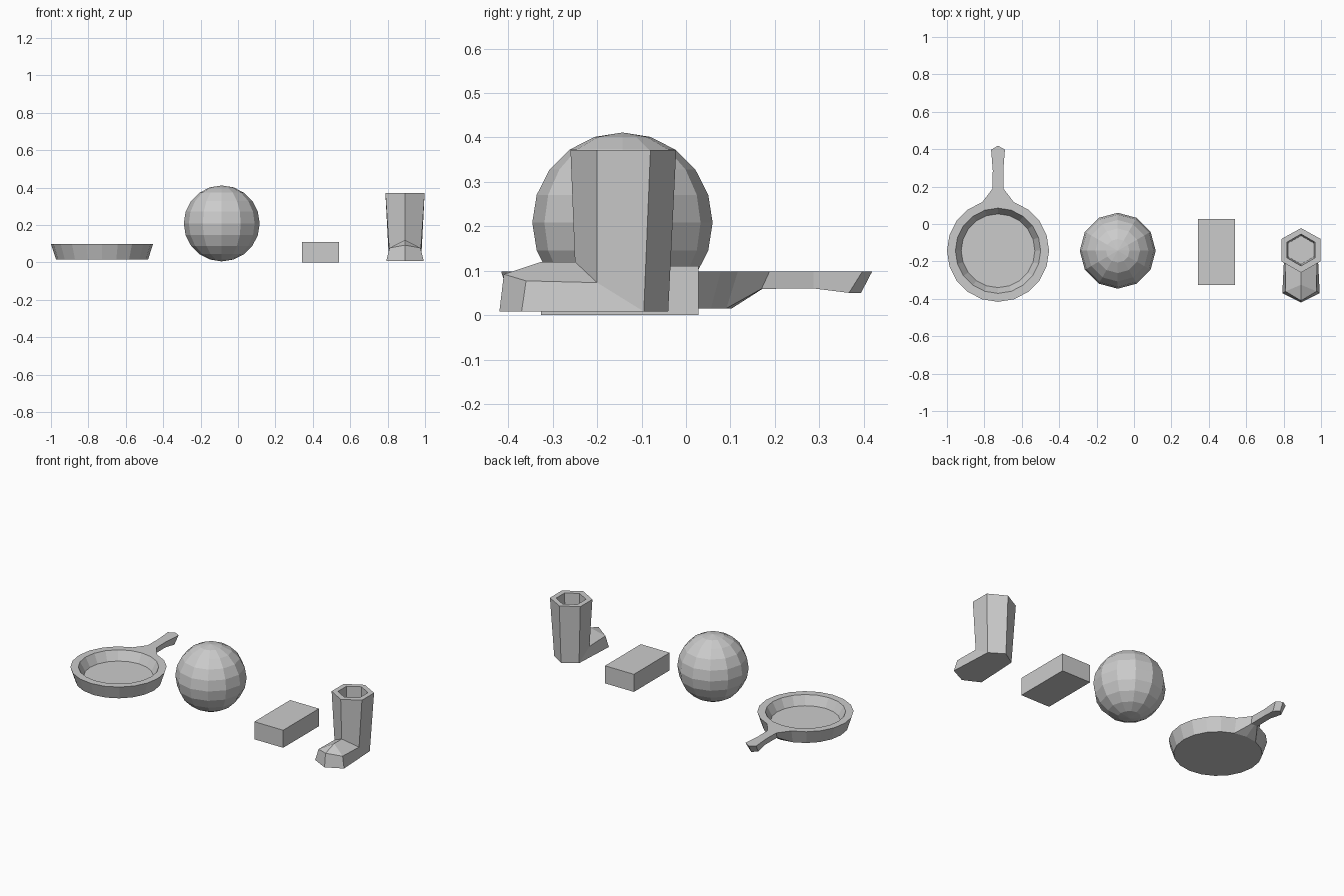
import bpy, bmesh, math

if "Cube" in bpy.data.objects:
    bpy.data.objects.remove(bpy.data.objects["Cube"])


def mesh_object(name, verts, faces, loc=(0, 0, 0), mirror=False):
    me = bpy.data.meshes.new(name)
    me.from_pydata(verts, [], faces)
    bm = bmesh.new()
    bm.from_mesh(me)
    if mirror:
        bmesh.ops.mirror(bm, geom=bm.verts[:] + bm.edges[:] + bm.faces[:],
                         axis='X', merge_dist=0.0001)
        bmesh.ops.remove_doubles(bm, verts=bm.verts, dist=0.0001)
    bmesh.ops.recalc_face_normals(bm, faces=bm.faces)
    bm.to_mesh(me)
    bm.free()
    ob = bpy.data.objects.new(name, me)
    ob.location = loc
    bpy.context.collection.objects.link(ob)
    return ob


# Frying pan: lathed dish of 20 sides, handle grown from two wall faces at the back
N = 20
profile = [(0.246, 0.015), (0.273, 0.098), (0.228, 0.098), (0.197, 0.042)]
verts = [(r * math.cos(math.tau * i / N), r * math.sin(math.tau * i / N), z)
         for r, z in profile for i in range(N)]
faces = [tuple(range(N)), tuple(range(3 * N, 4 * N))]
for k in range(3):
    for i in range(N):
        if k == 0 and i in (4, 5):
            continue
        j = (i + 1) % N
        faces.append((k * N + i, k * N + j, (k + 1) * N + j, (k + 1) * N + i))

# Handle sections: top (half width, side y, middle y, z), then the same for the bottom
sections = [
    ((0.030, 0.331, 0.333, 0.098), (0.022, 0.313, 0.315, 0.059)),
    ((0.028, 0.430, 0.432, 0.098), (0.022, 0.430, 0.432, 0.060)),
    ((0.037, 0.540, 0.562, 0.098), (0.030, 0.510, 0.537, 0.050)),
]
prev = [N + 4, N + 5, N + 6, 6, 5, 4]
for (tw, ts, tm, tz), (bw, bs, bmid, bz) in sections:
    s = len(verts)
    verts += [(tw, ts, tz), (0, tm, tz), (-tw, ts, tz),
              (-bw, bs, bz), (0, bmid, bz), (bw, bs, bz)]
    ring = list(range(s, s + 6))
    faces += [(prev[i], prev[(i + 1) % 6], ring[(i + 1) % 6], ring[i]) for i in range(6)]
    prev = ring
faces += [(prev[0], prev[1], prev[4], prev[5]), (prev[1], prev[2], prev[3], prev[4])]
mesh_object("frying_pan", verts, faces, (-0.727, -0.143, 0))

# Ball
bpy.ops.mesh.primitive_uv_sphere_add(segments=12, ring_count=10, radius=0.203,
                                     location=(-0.087, -0.143, 0.208))
bpy.context.object.name = "ball"

# Brick
bpy.ops.mesh.primitive_cube_add(size=1, location=(0.441, -0.149, 0.055))
brick = bpy.context.object
brick.name = "brick"
brick.scale = (0.2, 0.354, 0.11)

# Boot: right half, mirrored across its centre
half = {
    "T0": (0, -0.022, 0.372), "T1": (0.105, -0.08, 0.372),
    "T2": (0.105, -0.20, 0.372), "T3": (0, -0.26, 0.372),
    "A2": (0.085, -0.20, 0.073), "A3": (0, -0.25, 0.12),
    "B0": (0, -0.04, 0.008), "B1": (0.086, -0.095, 0.008),
    "R1": (0, -0.325, 0.12), "R2": (0, -0.41, 0.092),
    "S": (0.083, -0.36, 0.077), "P": (0.1, -0.37, 0.008), "Q": (0, -0.42, 0.008),
}
# Inner lining of the shaft, tapering a little towards the sole
for tag, f, z in (("I", 1, 0.372), ("J", 0.9, 0.1)):
    for i, (x, y) in enumerate([(0, 0.085), (0.074, 0.042), (0.074, -0.042), (0, -0.085)]):
        half[tag + str(i)] = (x * f, -0.139 + y * f, z)
loops = ["T0 T1 B1 B0", "T1 T2 A2 B1", "T2 T3 A3 A2", "B1 A2 S P", "A3 R1 S A2",
         "R1 R2 S", "R2 Q P S", "B0 B1 P Q", "J0 J1 J2 J3"]
for i in range(3):
    for a, b in (("T", "I"), ("I", "J")):
        loops.append(f"{a}{i} {a}{i+1} {b}{i+1} {b}{i}")
keys = list(half)
mesh_object("boot", list(half.values()),
            [tuple(keys.index(k) for k in lp.split()) for lp in loops],
            (0.893, 0, 0), mirror=True)
